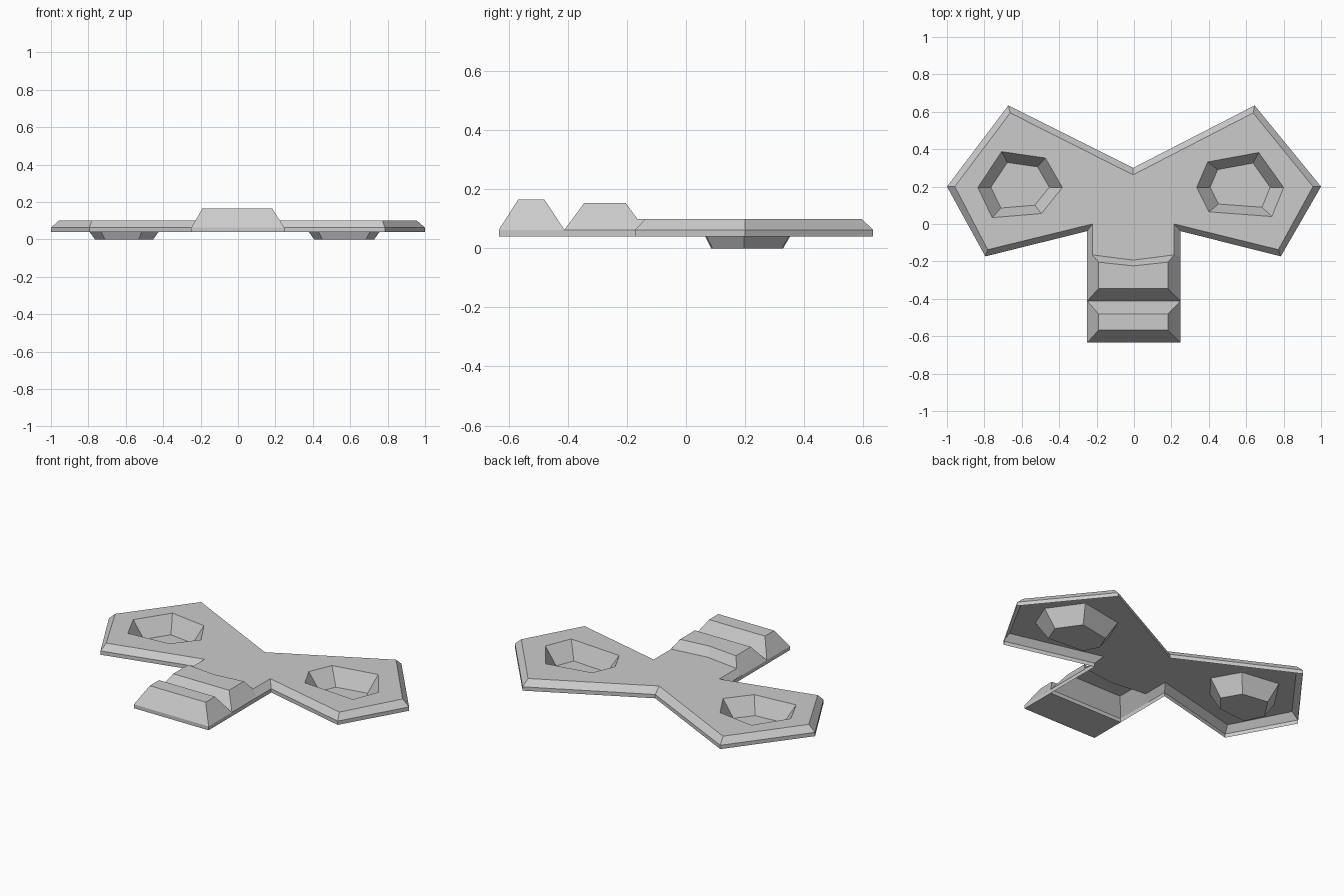
import bpy, bmesh

if "Cube" in bpy.data.objects:
    bpy.data.objects.remove(bpy.data.objects["Cube"])


def ring(bm, pts, z):
    return [bm.verts.new((x, y, z)) for x, y in pts]


def bridge(bm, a, b, closed=True):
    n = len(a)
    for i in range(n if closed else n - 1):
        j = (i + 1) % n
        bm.faces.new((a[i], a[j], b[j], b[i]))


def fill(bm, *loops):
    # flat face bounded by the first loop, with the others as holes
    edges = []
    for l in loops:
        for i in range(len(l)):
            p, q = l[i], l[(i + 1) % len(l)]
            edges.append(bm.edges.get((p, q)) or bm.edges.new((p, q)))
    bmesh.ops.triangle_fill(bm, edges=edges, use_beauty=True, normal=(0, 0, 1))


def finish(bm, name):
    bmesh.ops.recalc_face_normals(bm, faces=bm.faces[:])
    me = bpy.data.meshes.new(name)
    bm.to_mesh(me)
    bm.free()
    ob = bpy.data.objects.new(name, me)
    bpy.context.collection.objects.link(ob)
    return ob


# outlines run from the right side of the stem round to the left side
OUTER = [(.248, -.175), (.248, -.038), (.785, -.173), (1, .2), (.645, .634),
         (-.005, .300), (-.672, .634), (-1, .2), (-.795, -.173),
         (-.25, -.038), (-.25, -.175)]
INNER = [(.215, -.165), (.215, 0), (.772, -.137), (.957, .2), (.637, .594),
         (-.005, .263), (-.662, .594), (-.958, .2), (-.782, -.137),
         (-.222, 0), (-.222, -.165)]
BOWLS = [[(.394, .332), (.667, .382), (.80, .195), (.737, .04), (.40, .065), (.335, .195)],
         [(-.708, .387), (-.474, .353), (-.383, .195), (-.495, .056), (-.758, .034), (-.835, .195)]]

bm = bmesh.new()

# plate rim and chamfer, open underneath
low, mid, top = ring(bm, OUTER, .04), ring(bm, OUTER, .063), ring(bm, INNER, .1)
bridge(bm, low, mid, False)
bridge(bm, mid, top, False)

# bowls sunk into the plate
rims = []
for pts in BOWLS:
    cx = (min(p[0] for p in pts) + max(p[0] for p in pts)) / 2
    rim = ring(bm, pts, .1)
    floor = ring(bm, [(cx + (x - cx) * .69, .2 + (y - .2) * .69) for x, y in pts], 0)
    bridge(bm, rim, floor)
    bm.faces.new(floor)
    rims.append(rim)

# plate top
v_top = bm.verts.new((-.005, -.193, .1))
fill(bm, top + [v_top], *rims)

# raised stem step, open underneath
f_low = ring(bm, [(.248, -.412), (-.25, -.412)], .04)
f_mid = ring(bm, [(.248, -.412), (-.25, -.412)], .063)
crown = ring(bm, [(.182, -.345), (.182, -.204), (-.005, -.224), (-.19, -.204), (-.19, -.345)], .153)
bm.faces.new(crown)
bm.faces.new((f_low[0], low[0], mid[0], f_mid[0]))
bm.faces.new((f_low[1], low[-1], mid[-1], f_mid[1]))
bm.faces.new((f_mid[0], mid[0], top[0], crown[1], crown[0]))
bm.faces.new((f_mid[1], mid[-1], top[-1], crown[3], crown[4]))
bm.faces.new((f_mid[0], f_mid[1], crown[4], crown[0]))
bm.faces.new((top[0], v_top, crown[2], crown[1]))
bm.faces.new((top[-1], v_top, crown[2], crown[3]))
finish(bm, "winged_plate")

# front stem block
bm = bmesh.new()
base = [(-.25, -.634), (.248, -.634), (.248, -.412), (-.25, -.412)]
cap = [(-.19, -.568), (.182, -.568), (.182, -.48), (-.19, -.48)]
a, b, c = ring(bm, base, .04), ring(bm, base, .063), ring(bm, cap, .166)
bridge(bm, a, b)
bridge(bm, b, c)
bm.faces.new(a)
bm.faces.new(c)
finish(bm, "front_block")
